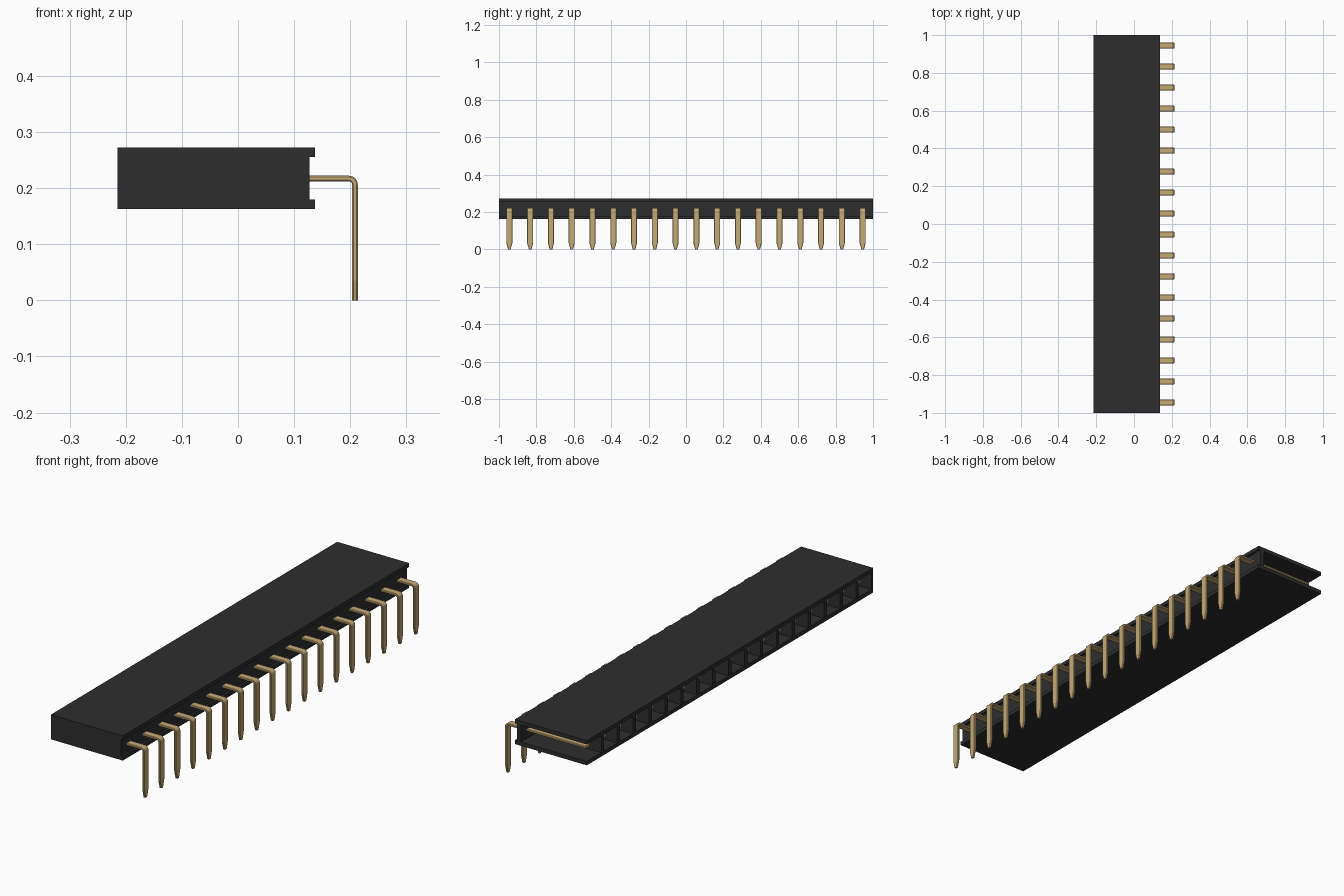
import bpy, bmesh
from math import sin, cos, pi
from mathutils import Vector

cube = bpy.data.objects.get("Cube")
if cube:
    bpy.data.objects.remove(cube)

COUNT = 18
PITCH = 2 / COUNT


def material(name, rgb, rough):
    m = bpy.data.materials.new(name)
    m.use_nodes = True
    m.diffuse_color = (*rgb, 1)
    node = m.node_tree.nodes["Principled BSDF"]
    node.inputs["Base Color"].default_value = (*rgb, 1)
    node.inputs["Roughness"].default_value = rough
    return m


black = material("black plastic", (0.027, 0.027, 0.027), 0.6)
gold = material("pale gold", (0.56, 0.40, 0.18), 0.5)


def finish(name, bm, mat):
    bmesh.ops.recalc_face_normals(bm, faces=bm.faces)
    mesh = bpy.data.meshes.new(name)
    bm.to_mesh(mesh)
    bm.free()
    mesh.materials.append(mat)
    obj = bpy.data.objects.new(name, mesh)
    bpy.context.collection.objects.link(obj)
    return obj


def box(name, lo, hi):
    lo, hi = Vector(lo), Vector(hi)
    bm = bmesh.new()
    bmesh.ops.create_cube(bm, size=1)
    for v in bm.verts:
        v.co = (lo + hi) / 2 + v.co * (hi - lo)
    return finish(name, bm, black)


# Housing: two plates whose rear lips overhang a recessed rear wall
FRONT, REAR, LIP = -0.215, 0.127, 0.137
BOTTOM, FLOOR, CEILING, TOP = 0.163, 0.18, 0.255, 0.272
box("top_plate", (FRONT, -1, CEILING), (LIP, 1, TOP))
box("bottom_plate", (FRONT, -1, BOTTOM), (LIP, 1, FLOOR))
box("rear_wall", (REAR - 0.02, -1, FLOOR), (REAR, 1, CEILING))

# Closed end and dividers between the sockets; the other end stays open
box("end_wall", (FRONT, -1, FLOOR), (REAR - 0.02, -0.988, CEILING))
for i in range(1, COUNT):
    y = -1 + i * PITCH
    box(f"divider_{i}", (FRONT, y - 0.01, FLOOR), (REAR - 0.02, y + 0.01, CEILING))

# Bent pin path: centre, thickness direction and width at each ring
PIN_X, PIN_Z, BEND = 0.2085, 0.217, 0.011
HALF_T, HALF_W, CHAMFER = 0.005, 0.016, 0.002
rings = [(Vector((-0.18, 0, PIN_Z)), Vector((0, 0, 1)), HALF_W)]
for k in range(7):
    a = pi / 2 * (1 - k / 6)
    out = Vector((cos(a), 0, sin(a)))
    rings.append((Vector((PIN_X - BEND, 0, PIN_Z - BEND)) + out * BEND, out, HALF_W))
rings.append((Vector((PIN_X, 0, 0.035)), Vector((1, 0, 0)), HALF_W))
rings.append((Vector((PIN_X, 0, 0)), Vector((1, 0, 0)), 0.007))


def pin_mesh():
    bm = bmesh.new()
    loops = []
    for centre, out, w in rings:
        t, c = HALF_T, CHAMFER
        corners = [(w, t - c), (w - c, t), (c - w, t), (-w, t - c),
                   (-w, c - t), (c - w, -t), (w - c, -t), (w, c - t)]
        loops.append([bm.verts.new(centre + out * d + Vector((0, s, 0)))
                      for s, d in corners])
    for a, b in zip(loops, loops[1:]):
        for j in range(8):
            k = (j + 1) % 8
            bm.faces.new((a[j], a[k], b[k], b[j]))
    bm.faces.new(loops[0])
    bm.faces.new(loops[-1])
    return bm


# One row of pins, sharing a mesh
first = finish("pin_1", pin_mesh(), gold)
first.location.y = -1 + PITCH / 2
for i in range(1, COUNT):
    pin = bpy.data.objects.new(f"pin_{i + 1}", first.data)
    pin.location.y = -1 + (i + 0.5) * PITCH
    bpy.context.collection.objects.link(pin)
